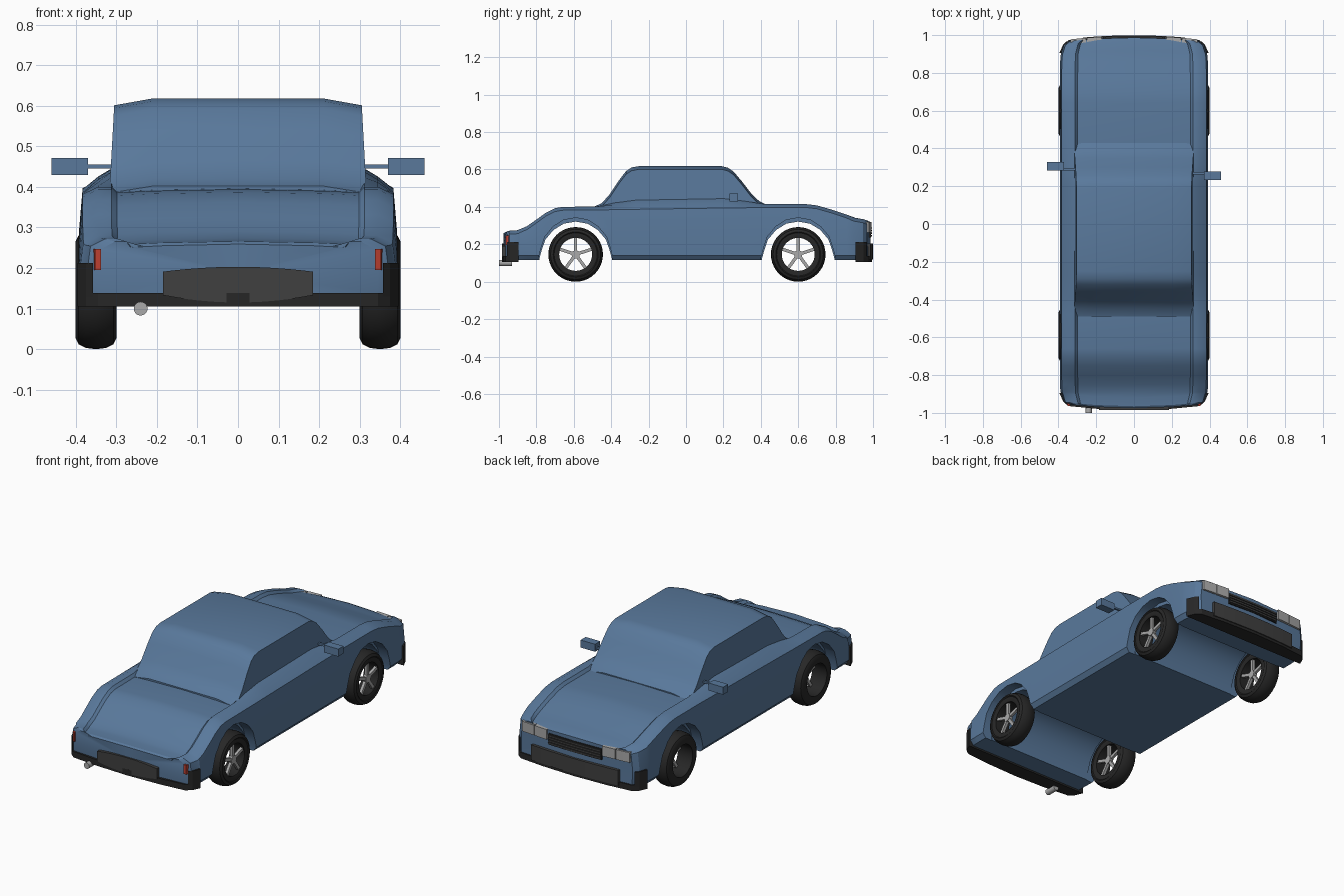
import bpy, bmesh, math
from mathutils import Matrix

if "Cube" in bpy.data.objects:
    bpy.data.objects.remove(bpy.data.objects["Cube"])


def material(name, rgb):
    m = bpy.data.materials.new(name)
    m.diffuse_color = (*rgb, 1)
    m.use_nodes = True
    m.node_tree.nodes["Principled BSDF"].inputs["Base Color"].default_value = m.diffuse_color
    return m


BLUE = material("blue paint", (0.10, 0.19, 0.33))
BLACK = material("black rubber", (0.02, 0.02, 0.02))
DARK = material("dark trim", (0.05, 0.05, 0.05))
RED = material("red lens", (0.5, 0.05, 0.03))
GREY = material("grey metal", (0.4, 0.4, 0.4))


def finish(name, bm, mat, smooth=None):
    bmesh.ops.recalc_face_normals(bm, faces=bm.faces)
    me = bpy.data.meshes.new(name)
    bm.to_mesh(me)
    bm.free()
    me.materials.append(mat)
    ob = bpy.data.objects.new(name, me)
    bpy.context.collection.objects.link(ob)
    if smooth:
        shade(ob, smooth)
    return ob


def shade(ob, angle=30):
    bpy.ops.object.select_all(action='DESELECT')
    ob.select_set(True)
    bpy.context.view_layer.objects.active = ob
    bpy.ops.object.shade_smooth_by_angle(angle=math.radians(angle))


def loft(name, sections, mat):
    """Skin mirrored half sections; each is (y, [(x, z) ...]) from top centre to bottom centre."""
    bm = bmesh.new()
    rings = []
    for y, half in sections:
        pts = half + [(-x, z) for x, z in half[-2:0:-1]]
        bow = 0.025 * math.copysign(1, y) if abs(y) > 0.9 else 0
        rings.append([bm.verts.new((x, y - bow * (x / 0.39) ** 2, z)) for x, z in pts])
    n = len(rings[0])
    for a, b in zip(rings, rings[1:]):
        for i in range(n):
            bm.faces.new((a[i], a[(i + 1) % n], b[(i + 1) % n], b[i]))
    for ring, (y, half) in ((rings[0], sections[0]), (rings[-1], sections[-1])):
        c = bm.verts.new((0, y, (half[0][1] + half[-1][1]) / 2))
        for i in range(n):
            bm.faces.new((c, ring[i], ring[(i + 1) % n]))
    return finish(name, bm, mat)


def extrude(name, pts, vec, mat):
    bm = bmesh.new()
    f = bm.faces.new([bm.verts.new(p) for p in pts])
    r = bmesh.ops.extrude_face_region(bm, geom=[f])
    bmesh.ops.translate(bm, vec=vec, verts=[v for v in r['geom'] if isinstance(v, bmesh.types.BMVert)])
    return finish(name, bm, mat)


def plate(name, path, z0, z1, end, mat):
    """Upright slab with a plan outline; end=1 is the nose, end=-1 the tail."""
    off = 0 if end > 0 else 0.01
    return extrude(name, [(x, end * (y - off), z0) for x, y in path], (0, 0, z1 - z0), mat)


def box(bm, size, loc, rot=None):
    m = Matrix.Translation(loc) @ Matrix.Diagonal((*size, 1))
    bmesh.ops.create_cube(bm, size=1, matrix=(rot or Matrix()) @ m)


def rod(bm, r, length, matrix, seg=20):
    bmesh.ops.create_cone(bm, cap_ends=True, segments=seg, radius1=r, radius2=r, depth=length, matrix=matrix)


# Lower body: (y, fender top, half width, belt rise)
stations = [(-0.975, .265, .345, 0), (-0.965, .272, .372, 0), (-0.92, .275, .386, 0), (-0.89, .28, .39, 0),
            (-0.85, .297, .391, 0), (-0.80, .332, .392, 0), (-0.75, .368, .392, 0), (-0.70, .393, .392, 0),
            (-0.66, .40, .392, 0), (-0.48, .402, .392, 0), (-0.38, .403, .392, .02), (-0.27, .405, .392, .032),
            (0.2, .412, .392, .033), (0.3, .413, .392, .02), (0.42, .415, .392, 0), (0.64, .415, .392, 0),
            (0.70, .408, .392, 0), (0.78, .385, .392, 0), (0.86, .358, .391, 0), (0.92, .342, .388, 0),
            (0.968, .333, .372, 0), (0.987, .325, .345, 0)]
secs = []
for y, t, w, b in stations:
    k = w / .392
    half = [(0, t - .006), (.21, t - .01), (.298, t - .014), (.312, t + b), (.345, t + b * .4),
            (.383, t - .018), (.392, t * .7), (.39, .14), (.37, .115), (.2, .115), (0, .115)]
    secs.append((y, [(x * k, z) for x, z in half]))
body = loft("body", secs, BLUE)

# Wheel arches cut right through, with a wider lip outside
arch = [(-.20, .05), (-.198, .13), (-.185, .18), (-.165, .24), (-.12, .295), (-.065, .33), (0, .342)]
arch += [(-y, z) for y, z in arch[-2::-1]]
cutters = []
for cy in (-0.59, 0.60):
    for x0, dx, s in ((-.5, 1, .94), (.33, .2, 1), (-.53, .2, 1)):
        cutters.append(extrude("arch_cutter", [(x0, cy + y * (1 if s == 1 else .98), z * s) for y, z in arch],
                               (dx, 0, 0), BLUE))
bpy.context.view_layer.objects.active = body
for c in cutters:
    c.hide_render = True
    mod = body.modifiers.new("arch", 'BOOLEAN')
    mod.object, mod.operation, mod.solver = c, 'DIFFERENCE', 'EXACT'
    bpy.ops.object.modifier_apply(modifier=mod.name)
for c in cutters:
    bpy.data.objects.remove(c)
shade(body)

# Cabin
roof = [(-.49, .402), (-.45, .42), (-.41, .465), (-.36, .54), (-.32, .592), (-.29, .611), (-.25, .618),
        (.19, .618), (.225, .609), (.255, .588), (.30, .535), (.35, .47), (.39, .432), (.43, .412)]
shade(loft("cabin", [(y, [(0, t), (.21, t), (.316 - .011 * max(0, t - .42) / .2, t - .017),
                          (.317, .375), (0, .375)]) for y, t in roof], BLUE))


def curved(x0, x1, y):
    """Plan outline hugging the bowed end between x0 and x1."""
    xs = [x0 + (x1 - x0) * i / 8 for i in range(9)]
    return [(x, y - .025 * (x / .39) ** 2) for x in xs] + [(x1, .92), (x0, .92)]


# Bumpers, corner posts and lower panels at both ends
corner = [(.345, .974), (.375, .95), (.395, .905)]
wrap = [(-x, y) for x, y in corner[::-1]] + [(-.2, .988), (0, .995), (.2, .988)] + corner
for end, word in ((1, "nose"), (-1, "tail")):
    plate(word + "_bumper", wrap, .105, .138, end, BLACK)
    for s in (-1, 1):
        plate(word + "_corner_post", [(s * x, y) for x, y in corner[1:] + [(.35, .905), (.358, .966)]],
              .13, .212, end, BLACK)
plate("nose_lower_panel", curved(-.27, .27, .999), .12, .205, 1, DARK)

# Tail panel with arched top and bottom edges
n = 12
xs = [-.185 + .37 * i / n for i in range(n + 1)]
top = [(x, -.9, .203 - .012 * (x / .185) ** 2) for x in xs]
low = [(x, -.9, .115 + .018 * (x / .185) ** 2) for x in xs[::-1]]
extrude("tail_panel", top + low, (0, -.084, 0), DARK)

# Grille with slats, headlights, tail lights
plate("grille", curved(-.165, .165, .990), .235, .298, 1, BLACK)
for i in range(4):
    plate("grille_slat", curved(-.163, .163, .995), .242 + i * .014, .249 + i * .014, 1, DARK)
for s in (-1, 1):
    for a, b in ((.172, .25), (.255, .335)):
        plate("headlight", curved(s * a, s * b, .996), .262, .318, 1, GREY)
    plate("tail_light", [(s * x, y) for x, y in ((.338, .975), (.352, .972), (.36, .94), (.338, .94))],
          .195, .247, -1, RED)

# Door mirrors
for s, my, sy in ((1, .255, .268), (-1, .305, .29)):
    bm = bmesh.new()
    box(bm, (.09, .045, .042), (s * .415, my, .45))
    box(bm, (.08, .012, .01), (s * .345, sy, .45))
    finish("door_mirror", bm, BLUE)

# Exhaust pipe
bm = bmesh.new()
rod(bm, .017, .07, Matrix.Translation((-.24, -.965, .1)) @ Matrix.Rotation(math.pi / 2, 4, 'X'))
finish("exhaust", bm, GREY, 30)

# Wheels: lathed tyre and spoked hub, all with spokes towards +x
tyre = [(.088, -.05), (.095, -.05), (.12, -.05), (.134, -.043), (.143, -.025), (.146, 0),
        (.143, .025), (.134, .043), (.12, .05), (.115, .046), (.098, .046), (.088, .042)]
SEG = 40
for cy in (-0.59, 0.60):
    for cx in (-.35, .35):
        bm = bmesh.new()
        rings = []
        for i in range(SEG):
            a = 2 * math.pi * i / SEG
            rings.append([bm.verts.new((cx + x, cy + r * math.cos(a), .146 + r * math.sin(a))) for r, x in tyre])
        m = len(tyre)
        for i in range(SEG):
            p, q = rings[i], rings[(i + 1) % SEG]
            for j in range(m):
                bm.faces.new((p[j], p[(j + 1) % m], q[(j + 1) % m], q[j]))
        finish("tyre", bm, BLACK, 30)
        bm = bmesh.new()
        centre = Matrix.Translation((cx + .028, cy, .146))
        rod(bm, .022, .022, centre @ Matrix.Rotation(math.pi / 2, 4, 'Y'))
        for k in range(5):
            box(bm, (.016, .017, .08), (0, 0, .052), centre @ Matrix.Rotation(2 * math.pi * k / 5, 4, 'X'))
        finish("wheel_spokes", bm, GREY)
